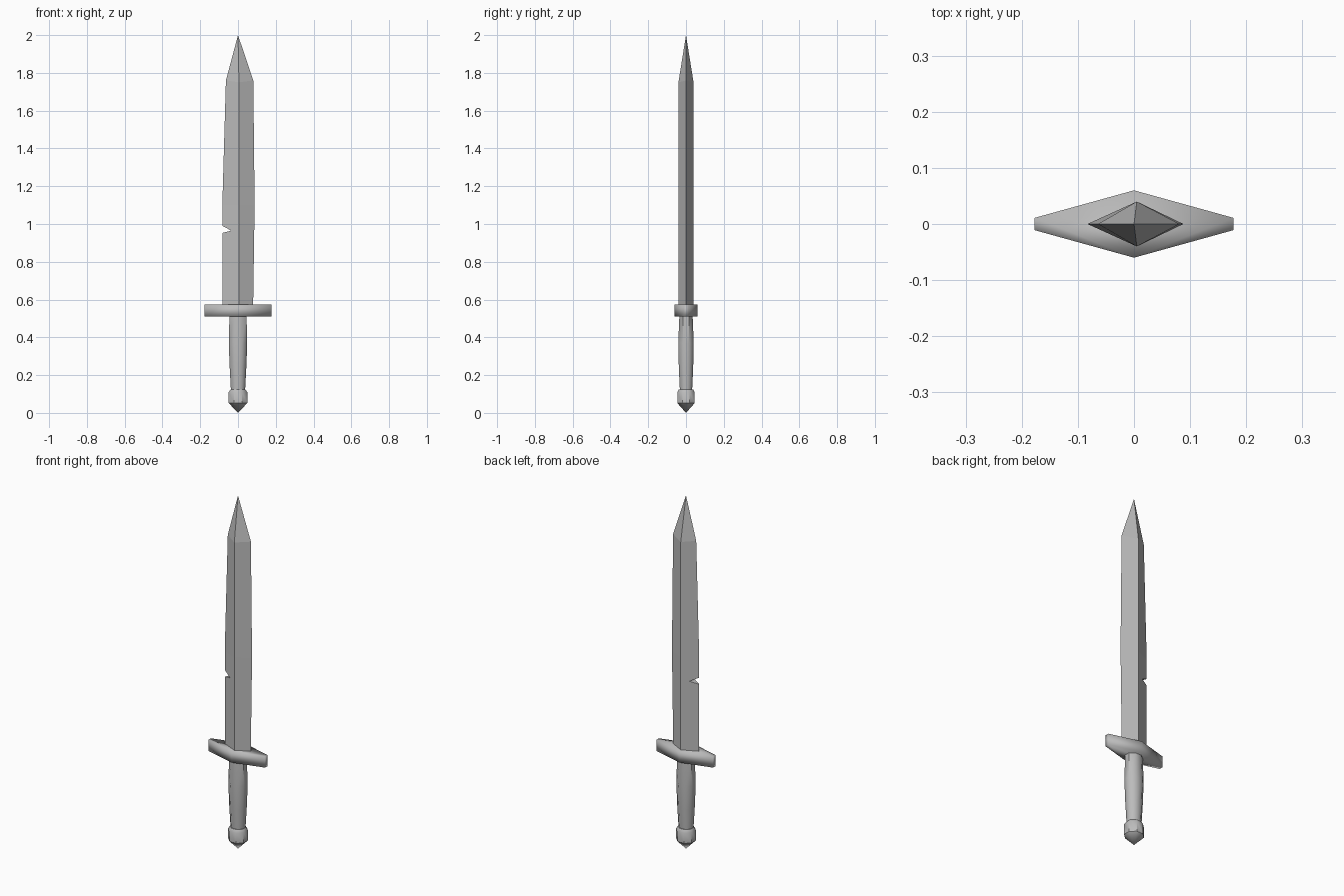
import bpy, bmesh, math

if "Cube" in bpy.data.objects:
    bpy.data.objects.remove(bpy.data.objects["Cube"], do_unlink=True)

steel = bpy.data.materials.new("grey steel")
steel.use_nodes = True
grey = (0.5, 0.5, 0.5, 1)
steel.diffuse_color = grey
steel.node_tree.nodes["Principled BSDF"].inputs["Base Color"].default_value = grey


def loft(name, rings, smooth=False, tip=None):
    """Skin a stack of equal-sided rings, capped or drawn to a tip."""
    bm = bmesh.new()
    rows = [[bm.verts.new(p) for p in ring] for ring in rings]
    n = len(rows[0])
    for a, b in zip(rows, rows[1:]):
        for i in range(n):
            j = (i + 1) % n
            bm.faces.new((a[i], a[j], b[j], b[i]))
    bm.faces.new(rows[0])
    if tip:
        apex = bm.verts.new(tip)
        for i in range(n):
            bm.faces.new((rows[-1][i], rows[-1][(i + 1) % n], apex))
    else:
        bm.faces.new(rows[-1])
    bmesh.ops.recalc_face_normals(bm, faces=bm.faces[:])
    mesh = bpy.data.meshes.new(name)
    bm.to_mesh(mesh)
    bm.free()
    mesh.materials.append(steel)
    for p in mesh.polygons:
        p.use_smooth = smooth
    obj = bpy.data.objects.new(name, mesh)
    bpy.context.collection.objects.link(obj)
    return obj


def octagon(rx, ry, z):
    angles = [math.pi * (i + 0.5) / 4 for i in range(8)]
    k = 1 / math.cos(math.pi / 8)
    return [(rx * k * math.cos(a), ry * k * math.sin(a), z) for a in angles]


# Blade: diamond section, slightly uneven edges, pointed tip
def diamond(left, right, z, ridge_z):
    return [(left, 0, z), (0.005, -0.04, ridge_z), (right, 0, z), (0.005, 0.04, ridge_z)]


blade = loft("blade", [diamond(-0.083, 0.08, 0.56, 0.56),
                       diamond(-0.083, 0.088, 1.1, 1.1),
                       diamond(-0.064, 0.081, 1.76, 1.75)], tip=(0, 0, 2))

# Nick in the right-hand edge
wedge = [(-0.036, 0.965), (-0.13, 0.94), (-0.13, 1.016)]
cutter = loft("nick_cutter", [[(x, y, z) for x, z in wedge] for y in (-0.1, 0.1)])
cutter.hide_render = True
cut = blade.modifiers.new("nick", "BOOLEAN")
cut.operation = "DIFFERENCE"
cut.solver = "EXACT"
cut.object = cutter
bpy.context.view_layer.objects.active = blade
bpy.ops.object.modifier_apply(modifier=cut.name)
bpy.data.objects.remove(cutter, do_unlink=True)

# Guard: long lozenge with blunt ends
lozenge = [(0.177, -0.011), (0.177, 0.011), (0, 0.06),
           (-0.177, 0.011), (-0.177, -0.011), (0, -0.06)]
loft("guard", [[(x, y, z) for x, y in lozenge] for z in (0.51, 0.573)], smooth=True)

# Grip: swelling eight-sided handle
loft("grip", [octagon(0.037, 0.032, 0.11), octagon(0.044, 0.038, 0.24),
              octagon(0.049, 0.041, 0.37), octagon(0.045, 0.035, 0.515)], smooth=True)

# Pommel: faceted drop ending in a point
loft("pommel", [octagon(0.039, 0.037, 0.125), octagon(0.049, 0.046, 0.11),
                octagon(0.049, 0.046, 0.052)], smooth=True, tip=(0, 0, 0))

# Keep hard edges where facets meet steeply
for name, angle in (("grip", 50), ("pommel", 40)):
    bpy.ops.object.select_all(action="DESELECT")
    obj = bpy.data.objects[name]
    obj.select_set(True)
    bpy.context.view_layer.objects.active = obj
    bpy.ops.object.shade_smooth_by_angle(angle=math.radians(angle))
